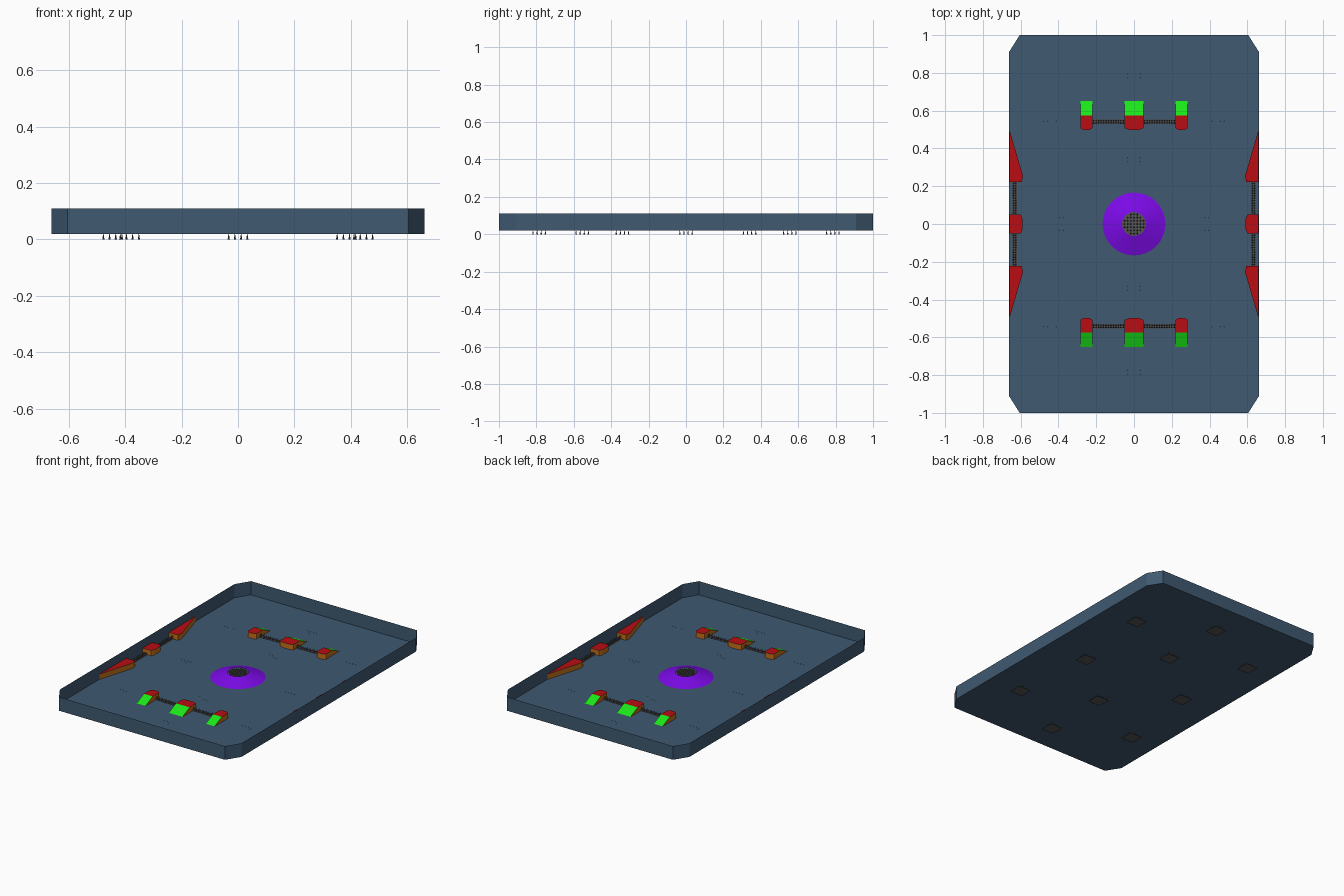
import bpy, bmesh, math
from mathutils import Matrix, Vector

if "Cube" in bpy.data.objects:
    bpy.data.objects.remove(bpy.data.objects["Cube"])

FLOOR, RIM, TOP = 0.02, 0.11, 0.055


def mat(name, r, g, b):
    m = bpy.data.materials.new(name)
    m.diffuse_color = (r, g, b, 1)
    m.use_nodes = True
    m.node_tree.nodes["Principled BSDF"].inputs["Base Color"].default_value = m.diffuse_color
    return m


BLUE = mat("slate_blue", 0.05, 0.10, 0.165)
RED = mat("red", 0.48, 0.004, 0.007)
ORANGE = mat("orange", 0.55, 0.16, 0.01)
GREEN = mat("green", 0.01, 0.80, 0.01)
PURPLE = mat("purple", 0.20, 0.003, 0.80)
GREY = mat("dark_grey", 0.09, 0.09, 0.09)


def finish(name, bm, *mats):
    me = bpy.data.meshes.new(name)
    bm.to_mesh(me)
    bm.free()
    for m in mats:
        me.materials.append(m)
    ob = bpy.data.objects.new(name, me)
    bpy.context.collection.objects.link(ob)
    return ob


def prism(name, outline, z0, z1, mats, top=True, bottom=False):
    """Upright walls over an outline; material 0 on the cap, 1 on the sides."""
    bm = bmesh.new()
    area = sum(a[0] * b[1] - b[0] * a[1] for a, b in zip(outline, outline[1:] + outline[:1]))
    if area < 0:
        outline = outline[::-1]
    lo = [bm.verts.new((x, y, z0)) for x, y in outline]
    hi = [bm.verts.new((x, y, z1)) for x, y in outline]
    n = len(lo)
    for i in range(n):
        j = (i + 1) % n
        bm.faces.new((lo[i], lo[j], hi[j], hi[i])).material_index = len(mats) - 1
    if top:
        bm.faces.new(hi)
    if bottom:
        bm.faces.new(lo[::-1])
    return finish(name, bm, *mats)


def spikes(name, points, plate, z0, height, r=0.005):
    """Flat plate (half sizes at a centre) carrying small pyramids."""
    bm = bmesh.new()
    if plate:
        cx, cy, hx, hy = plate
        bm.faces.new([bm.verts.new((cx + sx * hx, cy + sy * hy, z0))
                      for sx, sy in ((-1, -1), (1, -1), (1, 1), (-1, 1))])
    for x, y in points:
        bmesh.ops.create_cone(bm, segments=4, radius1=r, radius2=0, depth=height,
                              matrix=Matrix.Translation((x, y, z0 + height / 2)))
    return finish(name, bm, GREY)


def grid(cx, cy, n, m, dx, dy):
    return [(cx + (i - (n - 1) / 2) * dx, cy + (j - (m - 1) / 2) * dy)
            for i in range(n) for j in range(m)]


# Open tray with chamfered corners
tray = [(0.605, -1), (0.662, -0.91), (0.662, 0.91), (0.605, 1),
        (-0.605, 1), (-0.662, 0.91), (-0.662, -0.91), (-0.605, -1)]
prism("tray", tray, FLOOR, RIM, [BLUE], top=False, bottom=True)

# Floor spike traps, tips just piercing the floor
inner = [(0, 0.34), (0, -0.34), (0.385, 0), (-0.385, 0)]
outer = [(0, 0.785), (0, -0.785)] + [(sx * 0.445, sy * 0.555) for sx in (1, -1) for sy in (1, -1)]
for k, (x, y) in enumerate(inner + outer):
    pts = grid(x, y, 4, 4, 0.022, 0.022)
    if (x, y) in outer:
        pts = [p for p in pts if abs(p[0] - x) < 0.02 or abs(p[1] - y) < 0.02]
    spikes(f"spike_trap_{k}", pts, (x, y, 0.045, 0.045), 0.0, 0.024, 0.004)

# Central cone with a recessed spiked plate
bm = bmesh.new()
bmesh.ops.create_cone(bm, cap_ends=False, segments=48, radius1=0.166, radius2=0.063,
                      depth=TOP - FLOOR, matrix=Matrix.Translation((0, 0, (TOP + FLOOR) / 2)))
for f in bm.faces:
    f.smooth = True
finish("centre_mound", bm, PURPLE)
bm = bmesh.new()
bmesh.ops.create_circle(bm, cap_ends=True, segments=48, radius=0.063,
                        matrix=Matrix.Translation((0, 0, TOP - 0.008)))
finish("centre_plate", bm, GREY)
spikes("centre_spikes", [p for p in grid(0, 0, 7, 7, 0.017, 0.017) if math.hypot(*p) < 0.056],
       None, TOP - 0.008, 0.018)

for s in (1, -1):
    side = "back" if s > 0 else "front"
    # End barriers: red block with rounded nose and green ramp falling outward
    for cx, w in ((-0.252, 0.0325), (0, 0.05), (0.252, 0.0325)):
        nose = [(cx - w, s * 0.575), (cx - w, s * 0.508), (cx - w * 0.5, s * 0.498),
                (cx + w * 0.5, s * 0.498), (cx + w, s * 0.508), (cx + w, s * 0.575)]
        prism(f"{side}_block", nose, FLOOR, TOP, [RED, ORANGE])
        bm = bmesh.new()
        v = [[bm.verts.new((cx + k * w, s * y, z)) for y, z in
              ((0.575, FLOOR), (0.575, TOP), (0.65, FLOOR + 0.001))] for k in (-1, 1)]
        ramp = bm.faces.new((v[0][1], v[1][1], v[1][2], v[0][2]))
        for f in (bm.faces.new(v[0]), bm.faces.new(v[1]),
                  bm.faces.new((v[0][0], v[1][0], v[1][2], v[0][2])),
                  bm.faces.new((v[0][0], v[1][0], v[1][1], v[0][1]))):
            f.material_index = 1
        bmesh.ops.recalc_face_normals(bm, faces=bm.faces)
        finish(f"{side}_ramp", bm, GREEN, ORANGE)
    # Spiked strips between the end blocks
    for t in (1, -1):
        cx, cy = t * 0.135, s * 0.541
        spikes(f"{side}_spike_strip", grid(cx, cy, 13, 2, 0.013, 0.011),
               (cx, cy, 0.085, 0.012), FLOOR + 0.003, 0.022)

    # Side wall barriers: two wedges and a middle block
    name = "right" if s > 0 else "left"
    for t in (1, -1):
        wedge = [(s * 0.66, t * 0.5), (s * 0.588, t * 0.255), (s * 0.594, t * 0.222), (s * 0.66, t * 0.222)]
        prism(f"{name}_wedge", wedge, FLOOR, TOP, [RED, ORANGE])
        cx, cy = s * 0.632, t * 0.137
        spikes(f"{name}_spike_strip", grid(cx, cy, 2, 13, 0.011, 0.013),
               (cx, cy, 0.012, 0.085), FLOOR + 0.003, 0.022)
    mid = [(s * 0.66, -0.05), (s * 0.6, -0.05), (s * 0.59, -0.025),
           (s * 0.59, 0.025), (s * 0.6, 0.05), (s * 0.66, 0.05)]
    prism(f"{name}_block", mid, FLOOR, TOP, [RED, ORANGE])
